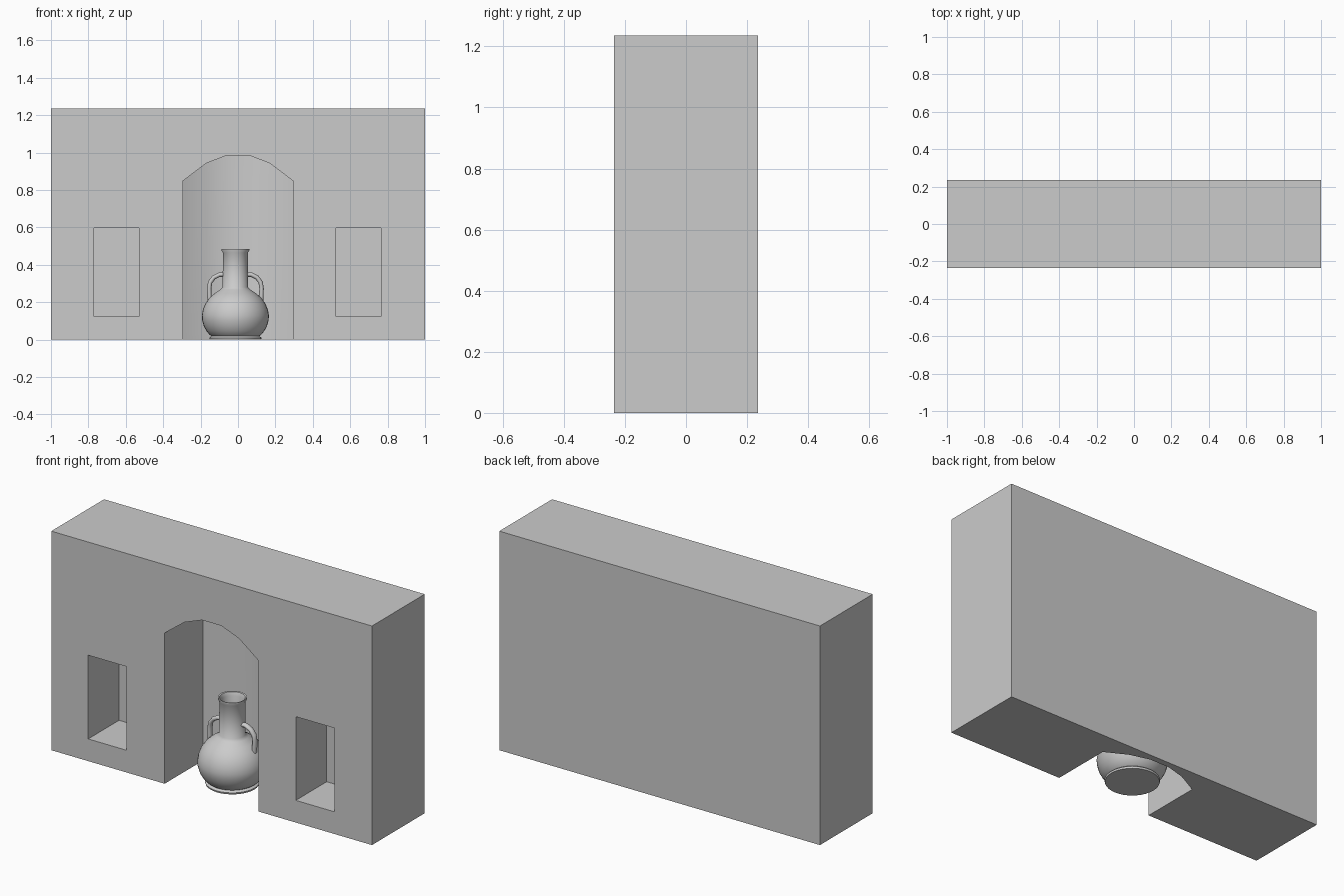
import bpy, bmesh, math
from mathutils import Vector

if "Cube" in bpy.data.objects:
    bpy.data.objects.remove(bpy.data.objects["Cube"], do_unlink=True)

stone = bpy.data.materials.new("plain_grey")
stone.use_nodes = True
GREY = (0.6, 0.6, 0.6, 1)
stone.diffuse_color = GREY
stone.node_tree.nodes["Principled BSDF"].inputs["Base Color"].default_value = GREY


def add_object(name, bm):
    bmesh.ops.recalc_face_normals(bm, faces=bm.faces[:])
    mesh = bpy.data.meshes.new(name)
    bm.to_mesh(mesh)
    bm.free()
    mesh.materials.append(stone)
    obj = bpy.data.objects.new(name, mesh)
    bpy.context.collection.objects.link(obj)
    return obj


def prism(name, points, sweep):
    """Closed outline swept along a vector."""
    bm = bmesh.new()
    face = bm.faces.new([bm.verts.new(p) for p in points])
    new = bmesh.ops.extrude_face_region(bm, geom=[face])["geom"]
    bmesh.ops.translate(bm, vec=sweep, verts=[v for v in new if isinstance(v, bmesh.types.BMVert)])
    return add_object(name, bm)


def box(name, x0, x1, y0, y1, z0, z1):
    return prism(name, [(x0, y0, z0), (x1, y0, z0), (x1, y1, z0), (x0, y1, z0)], (0, 0, z1 - z0))


def select_only(obj):
    bpy.ops.object.select_all(action='DESELECT')
    obj.select_set(True)
    bpy.context.view_layer.objects.active = obj


def combine(obj, cutter, operation):
    mod = obj.modifiers.new("cut", 'BOOLEAN')
    mod.object, mod.operation, mod.solver = cutter, operation, 'EXACT'
    select_only(obj)
    bpy.ops.object.modifier_apply(modifier=mod.name)
    bpy.data.objects.remove(cutter, do_unlink=True)


def smooth(obj, degrees):
    select_only(obj)
    bpy.ops.object.shade_smooth_by_angle(angle=math.radians(degrees))


# Wall block
FRONT, BACK, HEIGHT = -0.235, 0.235, 1.235
wall = box("wall", -1, 1, FRONT, BACK, 0, HEIGHT)

# Niche: arched in elevation and rounded at the back in plan
half_arch = [(0.293, -0.1), (0.293, 0.85), (0.17, 0.943), (0.06, 0.985)]
half_plan = [(0.293, -0.4), (0.293, 0.105), (0.17, 0.17), (0.06, 0.2)]


def mirrored(half):
    return half + [(-a, b) for a, b in reversed(half)]


niche = prism("niche_cutter", [(x, -0.4, z) for x, z in mirrored(half_arch)], (0, 0.63, 0))
plan = prism("plan_cutter", [(x, y, -0.2) for x, y in mirrored(half_plan)], (0, 0, 1.4))
combine(niche, plan, 'INTERSECT')
combine(wall, niche, 'DIFFERENCE')

# Two small recesses beside the niche
for x0 in (-0.77, 0.525):
    combine(wall, box("recess_cutter", x0, x0 + 0.24, -0.4, 0.04, 0.125, 0.597), 'DIFFERENCE')
smooth(wall, 35)

# Jar: turned profile, hollow neck
CENTRE = Vector((-0.014, -0.03, 0))
profile = [(0, 0), (0.137, 0), (0.14, 0.01), (0.128, 0.019), (0.14, 0.028), (0.155, 0.047),
           (0.169, 0.073), (0.178, 0.105), (0.179, 0.13), (0.174, 0.16), (0.161, 0.192),
           (0.14, 0.222), (0.112, 0.247), (0.082, 0.267), (0.068, 0.28), (0.067, 0.465),
           (0.075, 0.478), (0.074, 0.486), (0.066, 0.484), (0.058, 0.465), (0.058, 0.27), (0, 0.25)]
bm = bmesh.new()
verts = [bm.verts.new((r, 0, z)) for r, z in profile]
edges = [bm.edges.new(pair) for pair in zip(verts, verts[1:])]
bmesh.ops.spin(bm, geom=verts + edges, cent=(0, 0, 0), axis=(0, 0, 1), angle=math.tau, steps=36)
bmesh.ops.remove_doubles(bm, verts=bm.verts[:], dist=0.0002)
jar = add_object("jar", bm)
jar.location = CENTRE
smooth(jar, 50)

# Looped handles from neck to shoulder
path = [(0.06, 0.348), (0.085, 0.348), (0.115, 0.333), (0.135, 0.307), (0.14, 0.275), (0.138, 0.21)]
for side, name in ((1, "left_handle"), (-1, "right_handle")):
    bm = bmesh.new()
    rings = []
    for i, (x, z) in enumerate(path):
        a, b = path[max(i - 1, 0)], path[min(i + 1, len(path) - 1)]
        along = Vector((b[0] - a[0], 0, b[1] - a[1])).normalized()
        across = Vector((-along.z, 0, along.x))
        ring = []
        for k in range(10):
            t = math.tau * k / 10
            p = Vector((x, 0, z)) + across * (0.012 * math.cos(t)) + Vector((0, 0.016 * math.sin(t), 0))
            ring.append(bm.verts.new((side * p.x, p.y, p.z)))
        rings.append(ring)
    for r0, r1 in zip(rings, rings[1:]):
        for k in range(10):
            j = (k + 1) % 10
            bm.faces.new((r0[k], r0[j], r1[j], r1[k]))
    bm.faces.new(rings[0])
    bm.faces.new(rings[-1])
    handle = add_object(name, bm)
    handle.location = CENTRE
    smooth(handle, 50)
